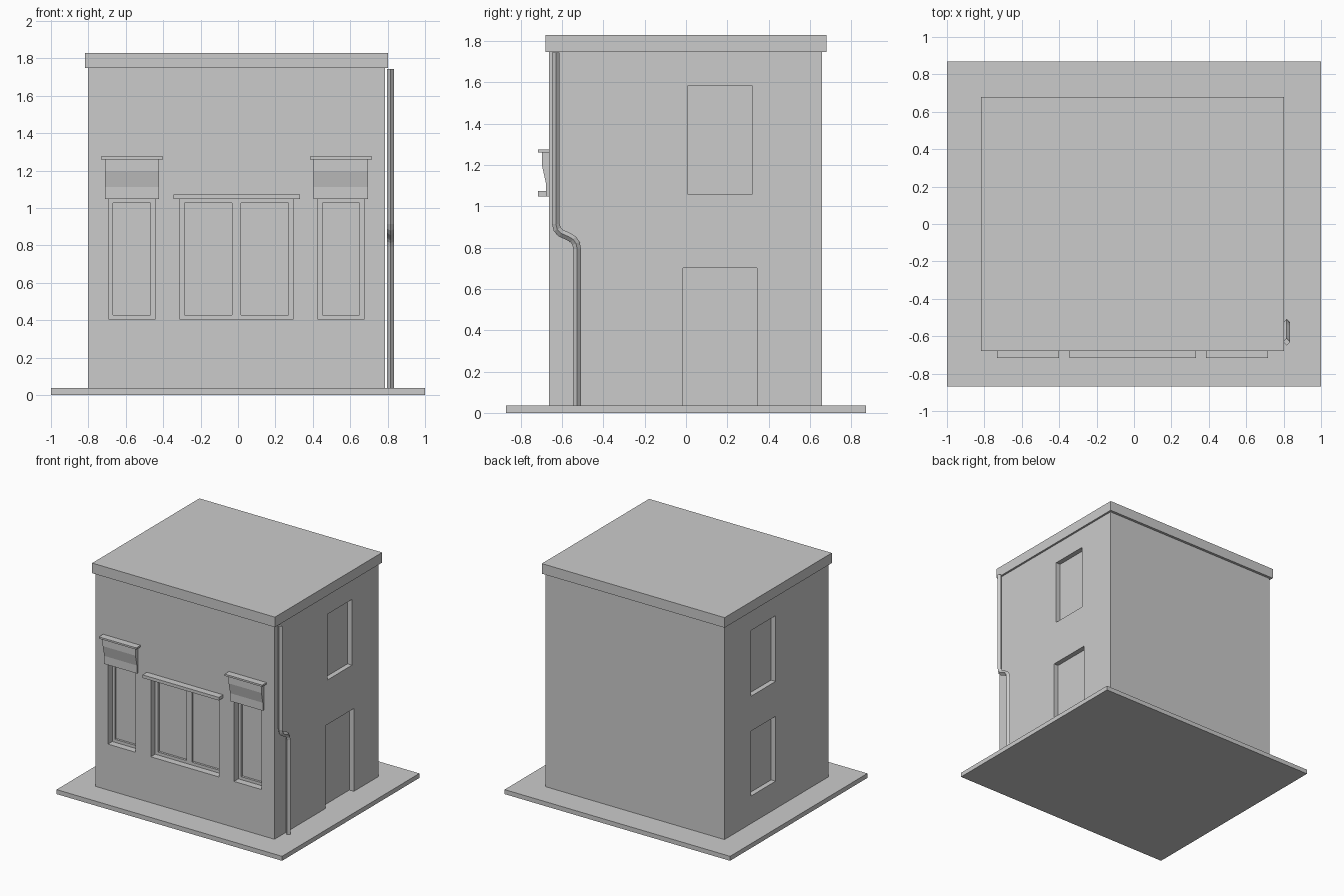
import bpy, bmesh
from mathutils import Vector

if "Cube" in bpy.data.objects:
    bpy.data.objects.remove(bpy.data.objects["Cube"])


def make_mesh(name, verts, faces):
    me = bpy.data.meshes.new(name)
    bm = bmesh.new()
    vs = [bm.verts.new(v) for v in verts]
    for f in faces:
        bm.faces.new([vs[i] for i in f])
    bmesh.ops.recalc_face_normals(bm, faces=bm.faces)
    bm.to_mesh(me)
    bm.free()
    ob = bpy.data.objects.new(name, me)
    bpy.context.collection.objects.link(ob)
    return ob


def box(name, x0, x1, y0, y1, z0, z1):
    verts = [(x, y, z) for z in (z0, z1) for x, y in ((x0, y0), (x1, y0), (x1, y1), (x0, y1))]
    return make_mesh(name, verts, [(3, 2, 1, 0), (4, 5, 6, 7)] +
                     [(i, (i + 1) % 4, (i + 1) % 4 + 4, i + 4) for i in range(4)])


def cut(target, *bounds):
    cutter = box("cutter", *bounds)
    cutter.hide_render = True
    mod = target.modifiers.new("cut", 'BOOLEAN')
    mod.operation = 'DIFFERENCE'
    mod.solver = 'EXACT'
    mod.object = cutter
    bpy.context.view_layer.objects.active = target
    bpy.ops.object.modifier_apply(modifier=mod.name)
    bpy.data.objects.remove(cutter)


# Main masses
LEFT, RIGHT, FRONT, BACK = -0.802, 0.787, -0.662, 0.658
box("base_slab", -1, 1, -0.87, 0.87, 0, 0.036)
walls = box("walls", LEFT, RIGHT, FRONT, BACK, 0.036, 1.747)
box("roof_slab", -0.818, 0.803, -0.679, 0.679, 1.747, 1.828)

# Front windows: recessed opening, then deeper panes leaving a frame
windows = [(-0.69, -0.444, [(-0.668, -0.469)]),
           (-0.31, 0.294, [(-0.285, -0.032), (0.016, 0.269)]),
           (0.428, 0.674, [(0.453, 0.65)])]
for x0, x1, panes in windows:
    cut(walls, x0, x1, -0.8, FRONT + 0.055, 0.404, 1.048)
    for p0, p1 in panes:
        cut(walls, p0, p1, -0.75, FRONT + 0.072, 0.428, 1.025)

# Side windows and door
DEPTH = 0.04
cut(walls, RIGHT - DEPTH, 0.9, 0.01, 0.32, 1.057, 1.584)
cut(walls, RIGHT - DEPTH, 0.9, -0.014, 0.344, -0.1, 0.7)
for z0, z1 in ((1.057, 1.584), (0.257, 0.777)):
    cut(walls, -0.9, LEFT + DEPTH, 0.01, 0.32, z0, z1)

# Lintel over the wide window
box("middle_lintel", -0.345, 0.332, -0.717, FRONT + 0.005, 1.048, 1.073)

# Curved hoods over the narrow windows
profile = [(FRONT + 0.005, 1.26), (-0.697, 1.26), (-0.697, 1.198),
           (-0.678, 1.112), (-0.678, 1.048), (FRONT + 0.005, 1.048)]
n = len(profile)
for side, cx in (("left", -0.567), ("right", 0.55)):
    verts = [(cx + dx, y, z) for dx in (-0.145, 0.145) for y, z in profile]
    make_mesh(side + "_window_hood", verts,
              [tuple(range(n)), tuple(range(2 * n - 1, n - 1, -1))] +
              [(i, (i + 1) % n, (i + 1) % n + n, i + n) for i in range(n)])
    box(side + "_hood_cap", cx - 0.166, cx + 0.166, -0.717, FRONT + 0.005, 1.26, 1.274)

# Drainpipe: diamond section swept along a stepped path
path = [(-0.63, 1.743), (-0.63, 0.915), (-0.623, 0.888), (-0.604, 0.869),
        (-0.568, 0.853), (-0.546, 0.84), (-0.532, 0.82), (-0.527, 0.793), (-0.527, 0.036)]
pts = [Vector((0.816, y, z)) for y, z in path]
across = Vector((1, 0, 0))
R = 0.019
verts, faces = [], []
for i, p in enumerate(pts):
    t = (pts[min(i + 1, len(pts) - 1)] - pts[max(i - 1, 0)]).normalized()
    if i in (1, len(pts) - 2):
        t = Vector((0, 0, -1))
    normal = across.cross(t)
    verts += [p + across * R, p + normal * R, p - across * R, p - normal * R]
    if i:
        a, b = 4 * i - 4, 4 * i
        faces += [(a + k, a + (k + 1) % 4, b + (k + 1) % 4, b + k) for k in range(4)]
last = 4 * len(pts)
faces += [(0, 1, 2, 3), tuple(range(last - 4, last))]
make_mesh("drainpipe", verts, faces)
